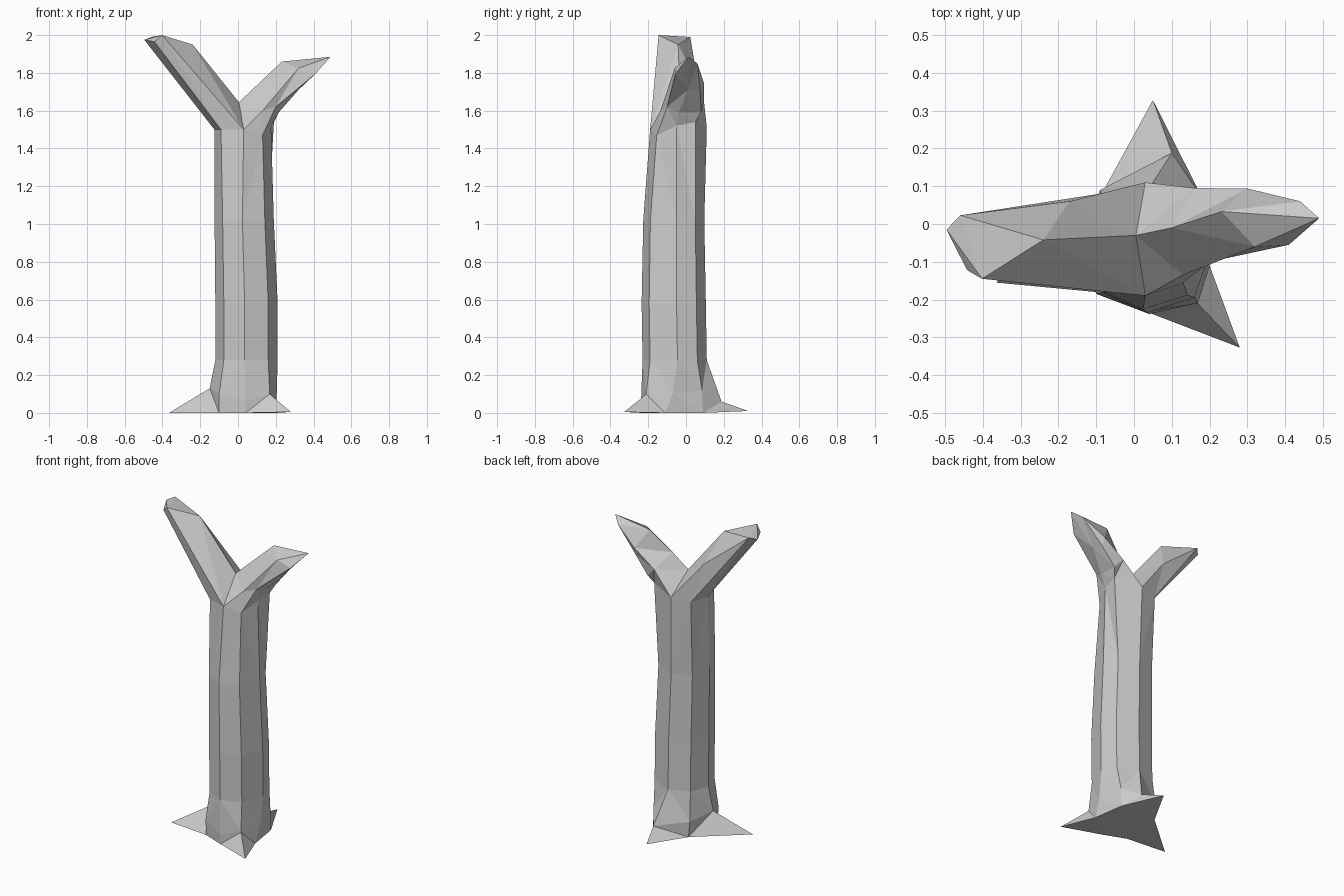
import bpy, bmesh

bm = bmesh.new()


def ring(points):
    return [bm.verts.new(p) for p in points]


def bridge(lower, upper):
    n = len(lower)
    for i in range(n):
        j = (i + 1) % n
        loop = list(dict.fromkeys((lower[i], lower[j], upper[j], upper[i])))
        if len(loop) > 2:
            bm.faces.new(loop)


def skin(rings):
    for a, b in zip(rings, rings[1:]):
        bridge(a, b)


# Root outline on the ground: three pointed roots between trunk corners
ground = ring([(-0.10, -0.18, 0), (0.04, -0.235, 0), (0.28, -0.327, 0.005), (0.20, -0.11, 0),
               (0.17, 0.09, 0), (0.05, 0.328, 0.01), (-0.08, 0.09, 0), (-0.365, -0.155, 0)])
flare = ring([(-0.10, -0.185, 0.10), (0.04, -0.238, 0.06), (0.168, -0.21, 0.10), (0.205, -0.07, 0.10),
              (0.17, 0.085, 0.12), (0.10, 0.188, 0.06), (-0.09, 0.09, 0.10), (-0.15, -0.06, 0.13)])

# Eight-sided trunk section, slightly shifted and scaled along its height
section = [(-0.075, -0.185), (0.035, -0.235), (0.16, -0.195), (0.21, -0.05),
           (0.18, 0.055), (0.05, 0.105), (-0.08, 0.065), (-0.12, -0.06)]
levels = [(0.28, 0.0, 0.005, 1.0), (0.58, 0.0, 0.0, 1.0), (1.02, -0.012, 0.0, 0.95)]
trunk = [ring([(0.04 + (x - 0.04) * s + dx, -0.06 + (y + 0.06) * s + dy, z) for x, y in section])
         for z, dx, dy, s in levels]

# Fork ring and crotch
top = ring([(-0.09, -0.155, 1.50), (0.03, -0.19, 1.50), (0.13, -0.155, 1.47), (0.175, -0.05, 1.52),
            (0.19, 0.05, 1.54), (0.03, 0.11, 1.51), (-0.09, 0.08, 1.50), (-0.125, -0.04, 1.50)])
skin([ground, flare] + trunk + [top])
bm.faces.new(ground[::-1])
a, b, c, d, e, f, g, h = top
crotch = bm.verts.new((0.005, -0.03, 1.645))

# Left branch
left_end = ring([(-0.402, -0.145, 2.0), (-0.24, -0.042, 1.95), (-0.17, 0.06, 1.76),
                 (-0.46, 0.023, 1.99), (-0.496, -0.015, 1.975), (-0.442, -0.122, 1.965)])
bridge([b, crotch, f, g, h, a], left_end)
lb, lk, lf, lg, lh, la = left_end
bm.faces.new((lb, lk, lg))
bm.faces.new((lk, lf, lg))
bm.faces.new((lb, lg, lh))
bm.faces.new((lb, lh, la))

# Right branch, bent outward to a point
right_low = ring([(0.13, -0.135, 1.60), (0.20, -0.10, 1.62), (0.215, -0.04, 1.59),
                  (0.215, 0.08, 1.59), (0.16, 0.095, 1.65), (0.10, -0.01, 1.735)])
right_mid = ring([(0.32, -0.06, 1.825), (0.41, -0.055, 1.795), (0.32, 0.01, 1.71),
                  (0.305, 0.075, 1.70), (0.30, 0.094, 1.75), (0.232, 0.033, 1.86)])
skin([[b, c, d, e, f, crotch], right_low, right_mid])
tip = bm.verts.new((0.49, 0.015, 1.885))
shoulder = bm.verts.new((0.44, 0.06, 1.85))
m = right_mid
for tri in [(m[5], m[0], tip), (m[0], m[1], tip), (m[1], m[2], tip), (m[2], m[3], shoulder),
            (m[3], m[4], shoulder), (m[4], m[5], shoulder), (m[2], shoulder, tip),
            (m[5], tip, shoulder)]:
    bm.faces.new(tri)

# Faceted tree mesh
bmesh.ops.triangulate(bm, faces=bm.faces[:])
bmesh.ops.recalc_face_normals(bm, faces=bm.faces[:])
mesh = bpy.data.meshes.new("forked_tree_trunk")
bm.to_mesh(mesh)
bm.free()
bpy.context.collection.objects.link(bpy.data.objects.new("forked_tree_trunk", mesh))
